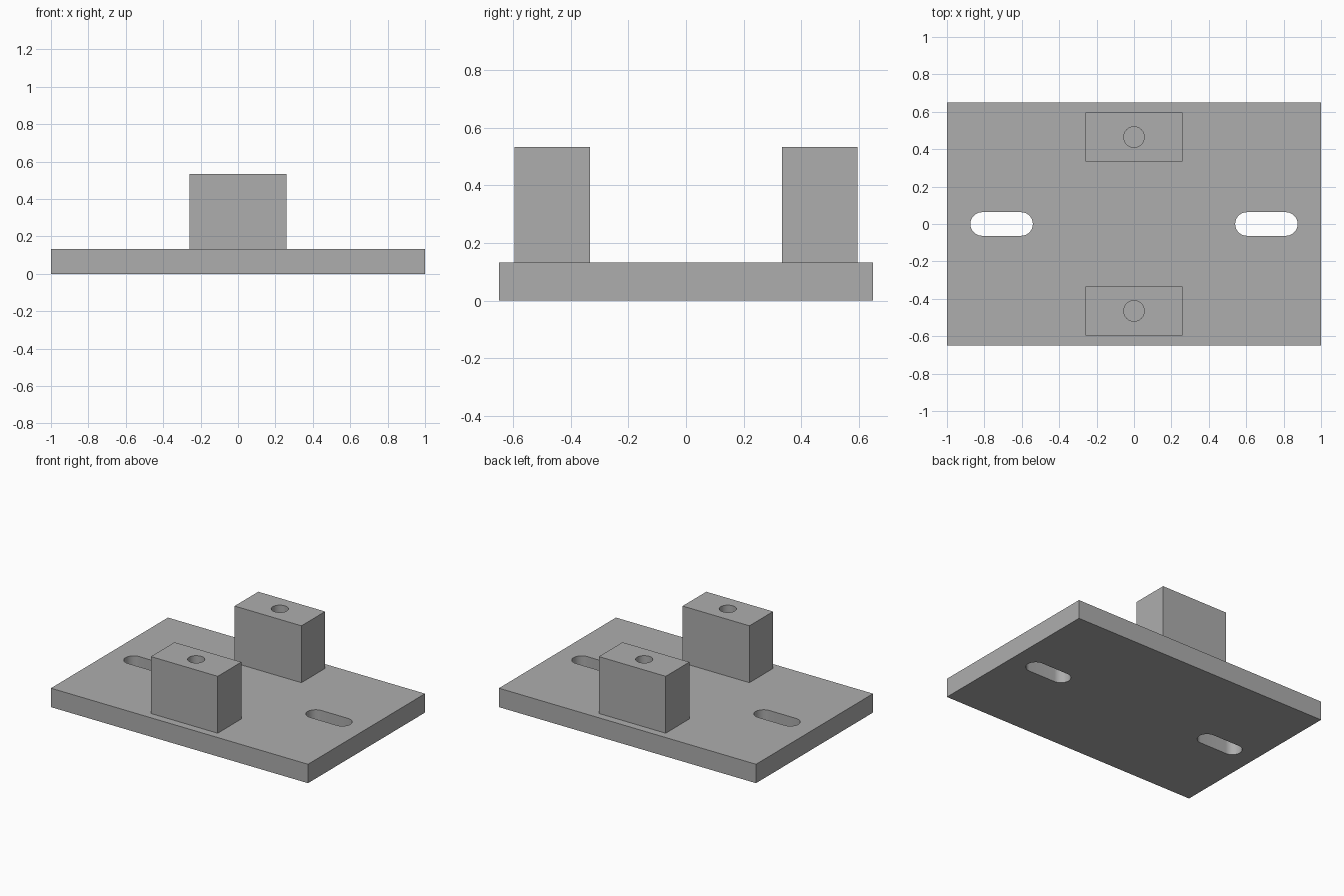
import bpy, bmesh, math
from mathutils import Matrix

cube = bpy.data.objects.get("Cube")
if cube:
    bpy.data.objects.remove(cube, do_unlink=True)

PLATE_TOP = 0.133
BLOCK_TOP = 0.533
BLOCK_Y = 0.465
SLOT_X = 0.708

grey = bpy.data.materials.new("machined grey")
grey.use_nodes = True
colour = (0.42, 0.42, 0.42, 1)
grey.diffuse_color = colour
grey.node_tree.nodes["Principled BSDF"].inputs["Base Color"].default_value = colour


def new_object(name, bm):
    bmesh.ops.recalc_face_normals(bm, faces=bm.faces)
    mesh = bpy.data.meshes.new(name)
    bm.to_mesh(mesh)
    bm.free()
    mesh.materials.append(grey)
    obj = bpy.data.objects.new(name, mesh)
    bpy.context.collection.objects.link(obj)
    return obj


def box(name, size, centre):
    bm = bmesh.new()
    place = Matrix.Translation(centre) @ Matrix.Diagonal((*size, 1))
    bmesh.ops.create_cube(bm, size=1, matrix=place)
    return new_object(name, bm)


def rounded_cutter(name, x, y, radius, half_straight, bottom, top, steps=24):
    """Upright prism with round ends; a plain cylinder if half_straight is 0."""
    bm = bmesh.new()
    ring = []
    for side in (1, -1):
        count = steps + 1 if half_straight else steps
        for i in range(count):
            a = math.pi * (i / steps - 0.5) + (math.pi if side < 0 else 0)
            ring.append(bm.verts.new((x + side * half_straight + radius * math.cos(a),
                                      y + radius * math.sin(a), bottom)))
    base = bm.faces.new(ring)
    walls = bmesh.ops.extrude_face_region(bm, geom=[base])["geom"]
    bmesh.ops.translate(bm, vec=(0, 0, top - bottom),
                        verts=[v for v in walls if isinstance(v, bmesh.types.BMVert)])
    cutter = new_object(name, bm)
    cutter.hide_render = True
    return cutter


def cut(target, cutter):
    """Subtract the cutter, apply the result and discard the cutter."""
    mod = target.modifiers.new("hole", "BOOLEAN")
    mod.operation = "DIFFERENCE"
    mod.solver = "EXACT"
    mod.object = cutter
    bpy.context.view_layer.objects.active = target
    bpy.ops.object.modifier_apply(modifier=mod.name)
    bpy.data.objects.remove(cutter, do_unlink=True)


# Base plate with two mounting slots
plate = box("base_plate", (2, 1.3, PLATE_TOP), (0, 0, PLATE_TOP / 2))
for side in (-1, 1):
    cut(plate, rounded_cutter("slot_cutter", side * SLOT_X, 0, 0.063, 0.104,
                              -0.1, PLATE_TOP + 0.1))
parts = [plate]

# Two upright blocks, each with a blind hole in the top
for name, side in (("front_block", -1), ("back_block", 1)):
    y = side * BLOCK_Y
    block = box(name, (0.52, 0.263, BLOCK_TOP - PLATE_TOP),
                (0, y, (PLATE_TOP + BLOCK_TOP) / 2))
    cut(block, rounded_cutter("hole_cutter", 0, y, 0.055, 0,
                              BLOCK_TOP - 0.3, BLOCK_TOP + 0.1))
    parts.append(block)

# Smooth the curved walls and keep the edges sharp
bpy.ops.object.select_all(action="DESELECT")
for part in parts:
    part.select_set(True)
bpy.context.view_layer.objects.active = plate
bpy.ops.object.shade_smooth_by_angle(angle=math.radians(30))
